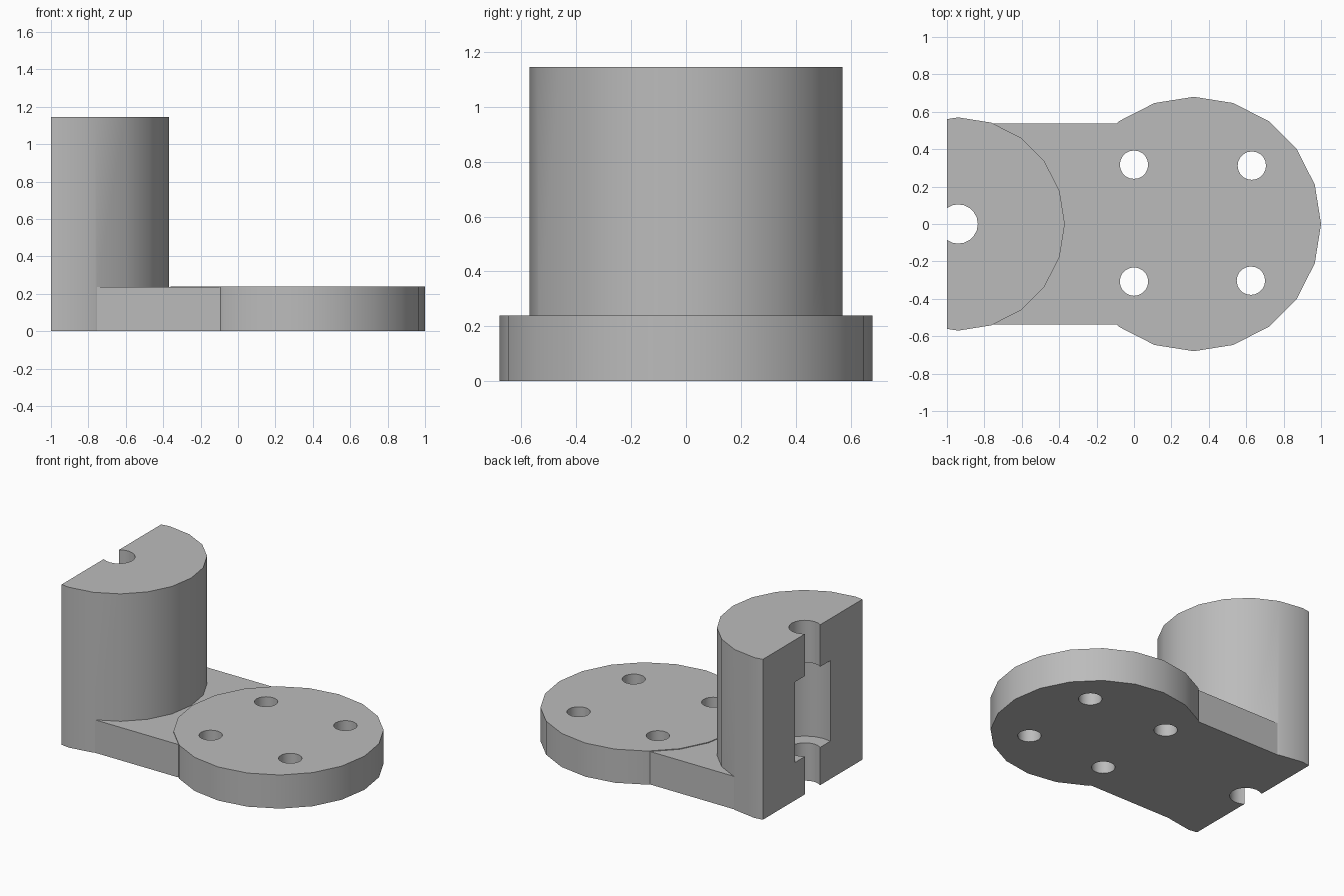
import bpy
import math

cube = bpy.data.objects.get("Cube")
if cube:
    bpy.data.objects.remove(cube, do_unlink=True)

# Single plain grey
grey = bpy.data.materials.new("plain grey")
grey.use_nodes = True
colour = (0.5, 0.5, 0.5, 1)
grey.diffuse_color = colour
grey.node_tree.nodes["Principled BSDF"].inputs["Base Color"].default_value = colour


def cylinder(name, x, y, radius, z0, z1, sides=20):
    bpy.ops.mesh.primitive_cylinder_add(vertices=sides, radius=radius, depth=z1 - z0,
                                        location=(x, y, (z0 + z1) / 2))
    obj = bpy.context.object
    obj.name = name
    obj.data.materials.append(grey)
    return obj


def box(name, x0, x1, half_y, z0, z1):
    bpy.ops.mesh.primitive_cube_add(size=1, location=((x0 + x1) / 2, 0, (z0 + z1) / 2))
    obj = bpy.context.object
    obj.name = name
    obj.scale = (x1 - x0, 2 * half_y, z1 - z0)
    bpy.ops.object.transform_apply(location=False, rotation=False, scale=True)
    obj.data.materials.append(grey)
    return obj


def combine(target, tool, operation):
    mod = target.modifiers.new(operation.lower(), 'BOOLEAN')
    mod.operation = operation
    mod.solver = 'EXACT'
    mod.object = tool
    bpy.ops.object.select_all(action='DESELECT')
    bpy.context.view_layer.objects.active = target
    target.select_set(True)
    bpy.ops.object.modifier_apply(modifier=mod.name)
    bpy.data.objects.remove(tool, do_unlink=True)


AXIS_X, HEIGHT, BASE = -0.94, 1.145, 0.24

# Half column, sliced flat at its right end
bracket = cylinder("split_column_bracket", AXIS_X, 0, 0.57, 0, HEIGHT)
combine(bracket, box("slice", -2, -1, 1, -0.5, 1.5), 'DIFFERENCE')

# Round flange and the slightly lower connecting arm
combine(bracket, cylinder("flange", 0.32, 0, 0.68, 0, BASE), 'UNION')
combine(bracket, box("arm", -0.9, 0.1, 0.537, 0, 0.235), 'UNION')

# Through bore with a wider pocket in the middle
combine(bracket, cylinder("bore", AXIS_X, 0, 0.105, -0.2, 1.4), 'DIFFERENCE')
combine(bracket, cylinder("pocket", AXIS_X, 0, 0.209, 0.27, 0.845), 'DIFFERENCE')

# Four bolt holes
for x, y in ((0, 0.317), (0.63, 0.312), (0, -0.308), (0.625, -0.303)):
    combine(bracket, cylinder("bolt_hole", x, y, 0.076, -0.2, 0.5), 'DIFFERENCE')

bpy.ops.object.shade_smooth_by_angle(angle=math.radians(25))
